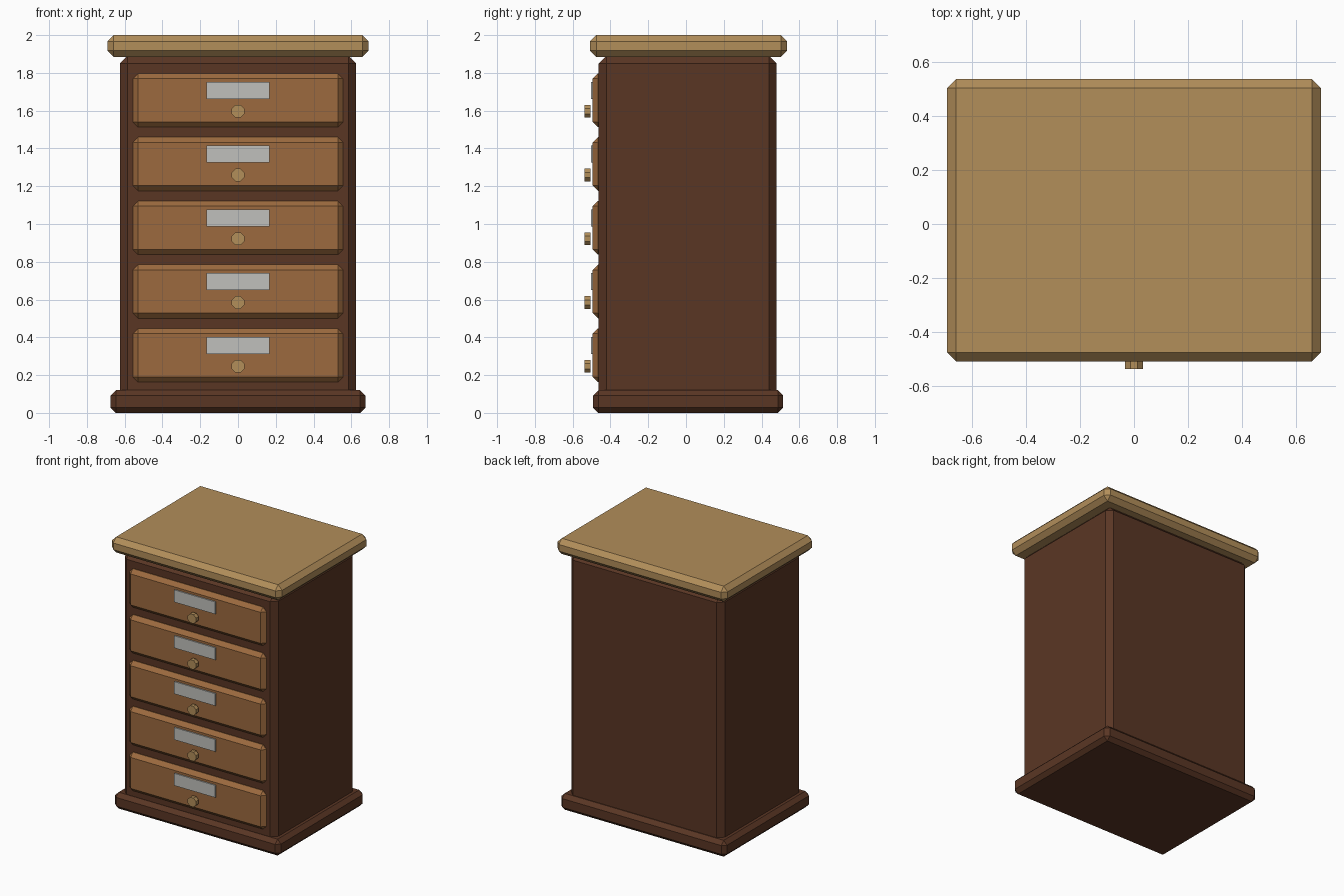
import bpy, bmesh, math
from mathutils import Matrix

if "Cube" in bpy.data.objects:
    bpy.data.objects.remove(bpy.data.objects["Cube"])


def material(name, rgb):
    """Flat colour given as sRGB 0-255, stored linear."""
    m = bpy.data.materials.new(name)
    m.diffuse_color = [((c / 255 + 0.055) / 1.055) ** 2.4 for c in rgb] + [1]
    m.use_nodes = True
    m.node_tree.nodes["Principled BSDF"].inputs["Base Color"].default_value = m.diffuse_color
    return m


DARK = material("dark wood", (90, 54, 36))
MID = material("drawer wood", (156, 106, 62))
TAN = material("light wood", (178, 142, 90))
GREY = material("label grey", (192, 192, 188))


def finish(name, bm, mat):
    mesh = bpy.data.meshes.new(name)
    bm.to_mesh(mesh)
    bm.free()
    mesh.materials.append(mat)
    ob = bpy.data.objects.new(name, mesh)
    bpy.context.collection.objects.link(ob)
    return ob


def box(name, half_x, y, z, mat, chamfer=0):
    """Box centred on x, spanning the y and z ranges, with chamfered edges."""
    bm = bmesh.new()
    size = (2 * half_x, y[1] - y[0], z[1] - z[0])
    place = Matrix.Translation((0, sum(y) / 2, sum(z) / 2)) @ Matrix.Diagonal((*size, 1))
    bmesh.ops.create_cube(bm, size=1, matrix=place)
    if chamfer:
        bmesh.ops.bevel(bm, geom=bm.edges[:], offset=chamfer, segments=1,
                        affect='EDGES', profile=0.5)
    return finish(name, bm, mat)


def knob(name, z):
    bm = bmesh.new()
    place = (Matrix.Translation((0, -0.521, z)) @ Matrix.Rotation(math.pi / 2, 4, 'X')
             @ Matrix.Rotation(math.pi / 8, 4, 'Z'))
    bmesh.ops.create_cone(bm, cap_ends=True, segments=8, radius1=0.036, radius2=0.036,
                          depth=0.032, matrix=place)
    return finish(name, bm, TAN)


# Carcass: plinth, cabinet body and overhanging top
box("plinth", 0.675, (-0.492, 0.514), (0, 0.12), DARK, 0.028)
box("cabinet_body", 0.625, (-0.462, 0.48), (0.03, 1.89), DARK, 0.04)
box("table_top", 0.692, (-0.508, 0.536), (1.885, 2.0), TAN, 0.033)

# Five drawers, each with a label plate and a knob
for i in range(5):
    z = 0.305 + 0.3375 * i
    box(f"drawer_front_{i + 1}", 0.557, (-0.494, -0.40), (z - 0.142, z + 0.142), MID, 0.028)
    box(f"label_plate_{i + 1}", 0.167, (-0.503, -0.4935), (z + 0.052 - 0.045, z + 0.052 + 0.045), GREY)
    knob(f"drawer_knob_{i + 1}", z - 0.058)
